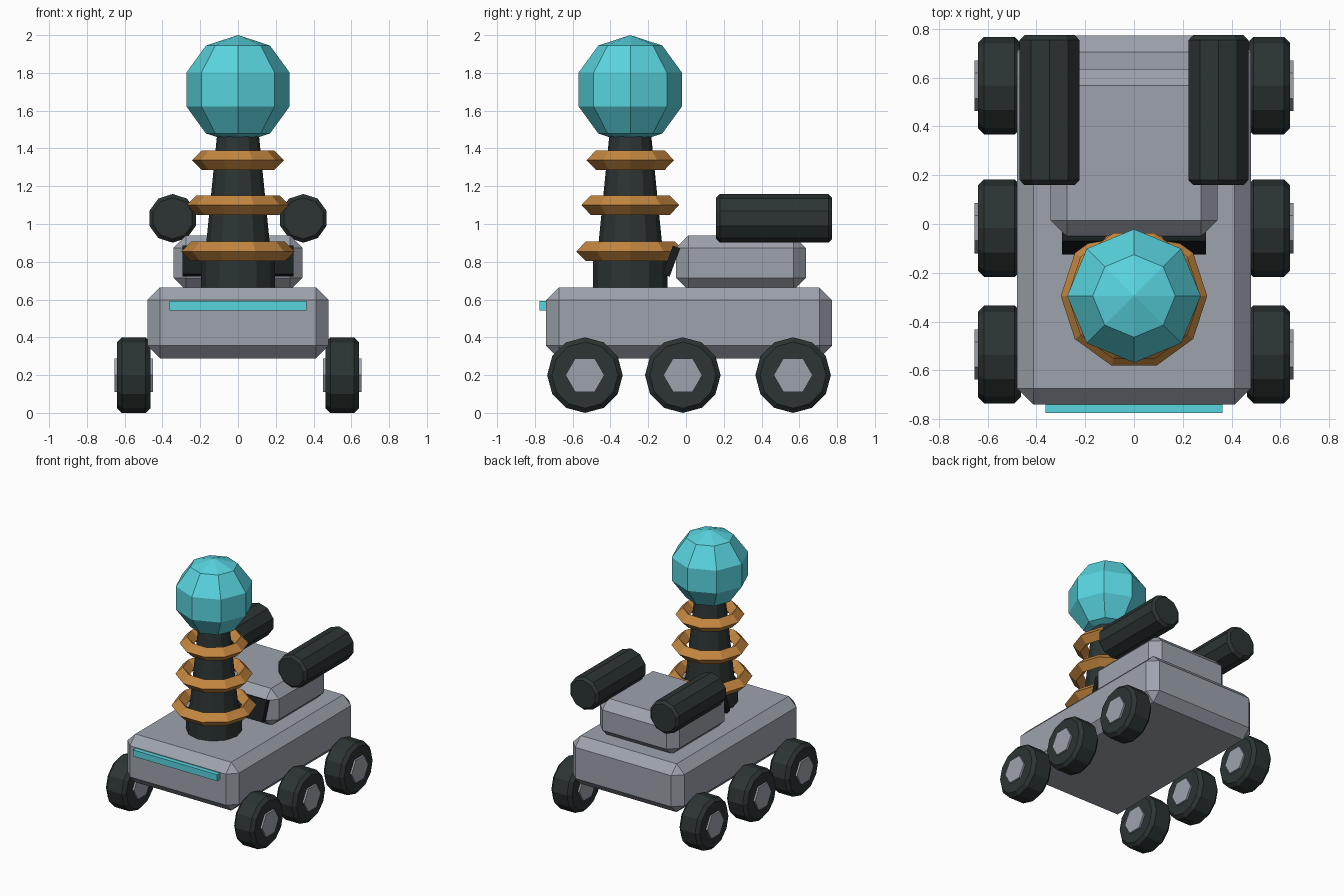
import bpy, bmesh, math
from mathutils import Vector, Matrix

if "Cube" in bpy.data.objects:
    bpy.data.objects.remove(bpy.data.objects["Cube"], do_unlink=True)


def material(name, r, g, b):
    m = bpy.data.materials.new(name)
    m.use_nodes = True
    m.diffuse_color = (r, g, b, 1)
    bsdf = next(n for n in m.node_tree.nodes if n.type == 'BSDF_PRINCIPLED')
    bsdf.inputs["Base Color"].default_value = (r, g, b, 1)
    return m


GREY = material("light grey", 0.34, 0.365, 0.42)
DARK = material("dark rubber", 0.025, 0.035, 0.034)
BLACK = material("black glass", 0.009, 0.012, 0.013)
COPPER = material("copper", 0.55, 0.24, 0.05)
TEAL = material("teal glow", 0.10, 0.66, 0.74)


def finish(bm, name, mat, loc, rot_x=0.0):
    bmesh.ops.recalc_face_normals(bm, faces=bm.faces)
    me = bpy.data.meshes.new(name)
    bm.to_mesh(me)
    bm.free()
    me.materials.append(mat)
    ob = bpy.data.objects.new(name, me)
    ob.location = loc
    ob.rotation_euler.x = rot_x
    bpy.context.collection.objects.link(ob)
    return ob


def box(name, mat, loc, size, chamfer=0.0, rot_x=0.0):
    bm = bmesh.new()
    bmesh.ops.create_cube(bm, size=1, matrix=Matrix.Diagonal((*size, 1)))
    if chamfer:
        bmesh.ops.bevel(bm, geom=bm.edges[:], offset=chamfer, segments=1,
                        profile=0.5, affect='EDGES')
    return finish(bm, name, mat, loc, rot_x)


def lathe(name, mat, loc, profile, sides, axis='Z', phase=0.0):
    """Stack of capped rings given as (radius, height along axis)."""
    place = {'X': lambda u, v, h: (h, u, v),
             'Y': lambda u, v, h: (u, h, v),
             'Z': lambda u, v, h: (u, v, h)}[axis]
    bm = bmesh.new()
    rings = []
    for r, h in profile:
        angles = [phase + math.tau * i / sides for i in range(sides)]
        rings.append([bm.verts.new(place(r * math.cos(a), r * math.sin(a), h))
                      for a in angles])
    for a, b in zip(rings, rings[1:]):
        for i in range(sides):
            j = (i + 1) % sides
            bm.faces.new((a[i], a[j], b[j], b[i]))
    bm.faces.new(rings[0])
    bm.faces.new(rings[-1])
    return finish(bm, name, mat, loc)


def drum(name, mat, loc, radius, length, sides, axis, bevel=0.02, phase=0.0):
    h = length / 2
    profile = [(radius - bevel, -h), (radius, bevel - h),
               (radius, h - bevel), (radius - bevel, h)]
    return lathe(name, mat, loc, profile, sides, axis, phase)


# Chassis, rear cabin, tilted window and front light strip
box("chassis", GREY, (0, 0.016, 0.477), (0.96, 1.513, 0.376), 0.067)
box("cabin", GREY, (0, 0.291, 0.794), (0.684, 0.688, 0.292), 0.067)
box("window", BLACK, (0, -0.078, 0.803), (0.59, 0.04, 0.16), 0, math.radians(-20))
box("light_strip", TEAL, (0, -0.75, 0.568), (0.724, 0.05, 0.05))

# Six wheels with hexagonal hubs, and two rear canisters
for side, s in (("left", 1), ("right", -1)):
    for row, y in (("front", -0.535), ("middle", -0.017), ("rear", 0.567)):
        drum(f"{row}_{side}_wheel", DARK, (s * 0.552, y, 0.2), 0.2, 0.176, 12, 'X', 0.025)
        lathe(f"{row}_{side}_hub", GREY, (s * 0.552, y, 0.2),
              [(0.103, -0.102), (0.103, 0.102)], 6, 'X')
    drum(f"{side}_canister", DARK, (s * 0.346, 0.467, 1.03), 0.129, 0.614,
         10, 'Y', 0.02, math.pi / 2)

# Mast: base drum, tapering column, copper rings and faceted globe
MAST_Y = -0.295
drum("mast_base", DARK, (0, MAST_Y, 0.74), 0.197, 0.18, 12, 'Z', 0.015)
lathe("mast_column", DARK, (0, MAST_Y, 0), [(0.18, 0.78), (0.108, 1.5)], 12)

for i, (outer, z) in enumerate(((0.3, 0.855), (0.272, 1.1), (0.243, 1.338))):
    bpy.ops.mesh.primitive_torus_add(
        major_segments=10, minor_segments=4, location=(0, MAST_Y, z),
        major_radius=outer - 0.052, minor_radius=0.052)
    ring = bpy.context.object
    ring.name = f"mast_ring_{i + 1}"
    ring.data.materials.append(COPPER)

bm = bmesh.new()
bmesh.ops.create_uvsphere(bm, u_segments=8, v_segments=5, radius=0.288)
finish(bm, "globe", TEAL, (0, MAST_Y, 1.712))
